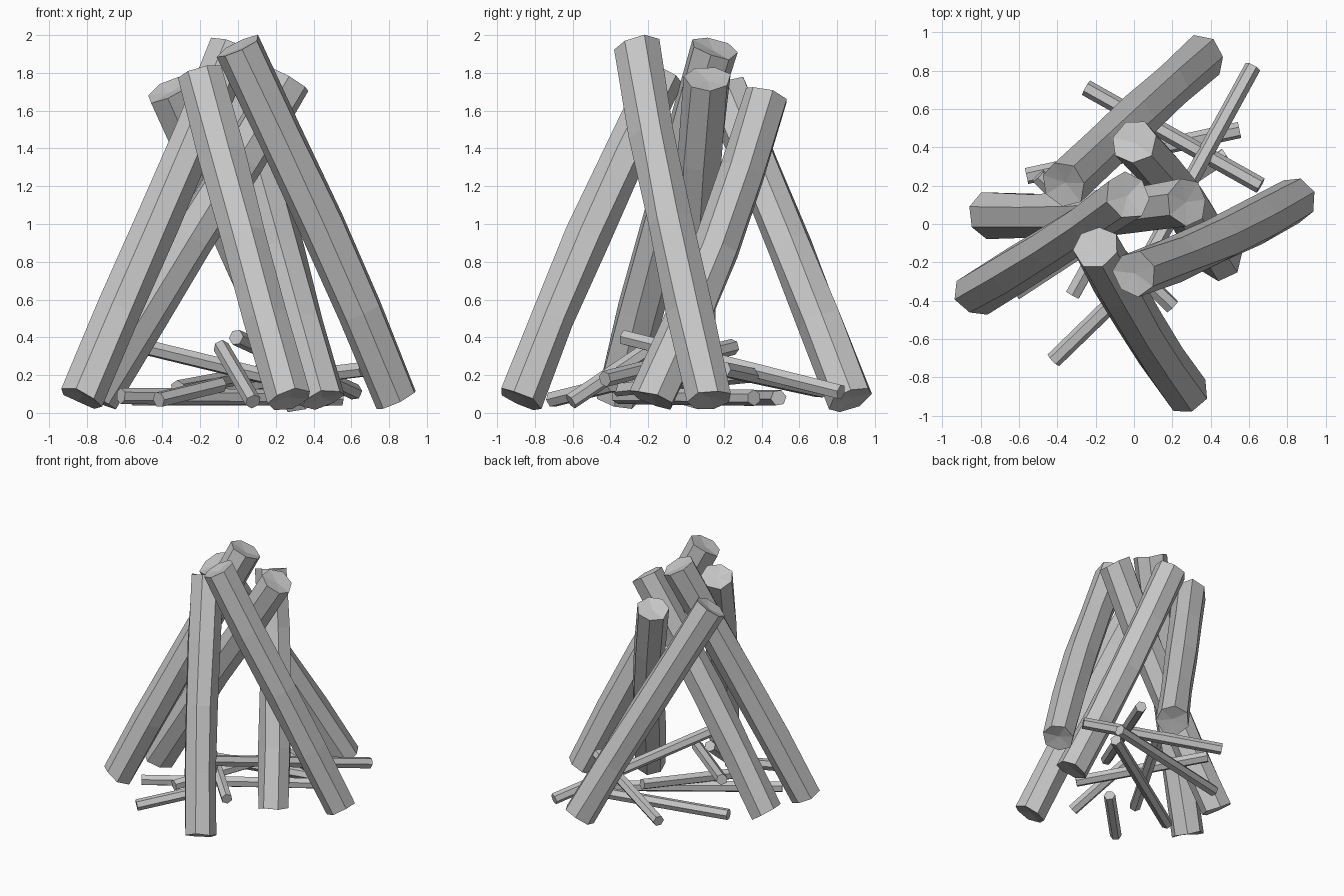
import bpy, bmesh, random
from math import sin, cos, pi
from mathutils import Vector

random.seed(4)
cube = bpy.data.objects.get("Cube")
if cube:
    bpy.data.objects.remove(cube, do_unlink=True)

grey = bpy.data.materials.new("wood_grey")
grey.use_nodes = True
tone = (0.56, 0.56, 0.56, 1)
grey.diffuse_color = tone
grey.node_tree.nodes["Principled BSDF"].inputs["Base Color"].default_value = tone


def bar(name, base, top, radius, sides, bend=(0, 0, 0), rings=1, wobble=0.0, dish=0.0):
    """Faceted rod from base to top, bowed in the middle, with fanned ends."""
    base, top, bend = Vector(base), Vector(top), Vector(bend)
    axis = (top - base).normalized()
    u = axis.cross(Vector((0, 0, 1))).normalized()
    v = u.cross(axis)
    spin = random.uniform(0, pi)
    bm = bmesh.new()
    loops = []
    for i in range(rings + 1):
        t = i / rings
        centre = base.lerp(top, t) + bend * sin(pi * t)
        loop = []
        for k in range(sides):
            a = spin + 2 * pi * k / sides
            r = radius * (1 + random.uniform(-wobble, wobble))
            p = centre + (u * cos(a) + v * sin(a)) * r
            if i in (0, rings):
                p += axis * random.uniform(-wobble, wobble) * radius
            loop.append(bm.verts.new(p))
        loops.append(loop)
    for lo, hi in zip(loops, loops[1:]):
        for k in range(sides):
            n = (k + 1) % sides
            bm.faces.new((lo[k], lo[n], hi[n], hi[k]))
    # Ends: slightly dished fans on logs, plain caps on twigs
    for loop, end, inward in ((loops[0], base, axis), (loops[-1], top, -axis)):
        if dish:
            hub = bm.verts.new(end + inward * dish)
            for k in range(sides):
                bm.faces.new((loop[k], loop[(k + 1) % sides], hub))
        else:
            bm.faces.new(loop)
    bmesh.ops.recalc_face_normals(bm, faces=bm.faces)
    mesh = bpy.data.meshes.new(name)
    bm.to_mesh(mesh)
    bm.free()
    mesh.materials.append(grey)
    obj = bpy.data.objects.new(name, mesh)
    bpy.context.collection.objects.link(obj)


# Large leaning logs: base, top, bow
logs = {
    "log_left": ((0.84, 0.13, 0.07), (0, -0.26, 1.94), (0.02, -0.02, 0)),
    "log_front": ((0.27, -0.88, 0.07), (-0.2, -0.12, 1.79), (0, -0.03, 0)),
    "log_front_right": ((-0.83, -0.36, 0.08), (-0.03, 0.15, 1.93), (0, -0.02, 0)),
    "log_right": ((-0.76, 0.05, 0.08), (0.28, 0.115, 1.77), (0, -0.03, 0)),
    "log_inner": ((0.45, -0.18, 0.07), (0, 0.43, 1.68), (0, 0.04, 0)),
    "log_back": ((0.36, 0.87, 0.07), (-0.365, 0.21, 1.71), (0, 0.01, 0)),
}
for name, (base, top, bow) in logs.items():
    bar(name, base, top, 0.122, 7, bow, rings=4, wobble=0.07, dish=0.015)

# Thin twigs scattered inside the stack
twigs = [
    ((-0.25, 0.71, 0.12), (0.66, 0.2, 0.23)),
    ((-0.56, 0.25, 0.08), (0.55, 0.49, 0.08)),
    ((0.62, 0.82, 0.11), (-0.01, -0.33, 0.4)),
    ((-0.62, -0.36, 0.09), (0.48, 0.36, 0.08)),
    ((-0.42, -0.71, 0.07), (-0.09, -0.39, 0.15)),
    ((0.2, -0.43, 0.18), (-0.5, 0.25, 0.35)),
    ((0.08, -0.61, 0.06), (-0.09, -0.18, 0.35)),
    ((-0.32, -0.37, 0.13), (0.11, 0.41, 0.21)),
]
for i, (a, b) in enumerate(twigs):
    bar(f"twig_{i + 1}", a, b, 0.043, 6)
